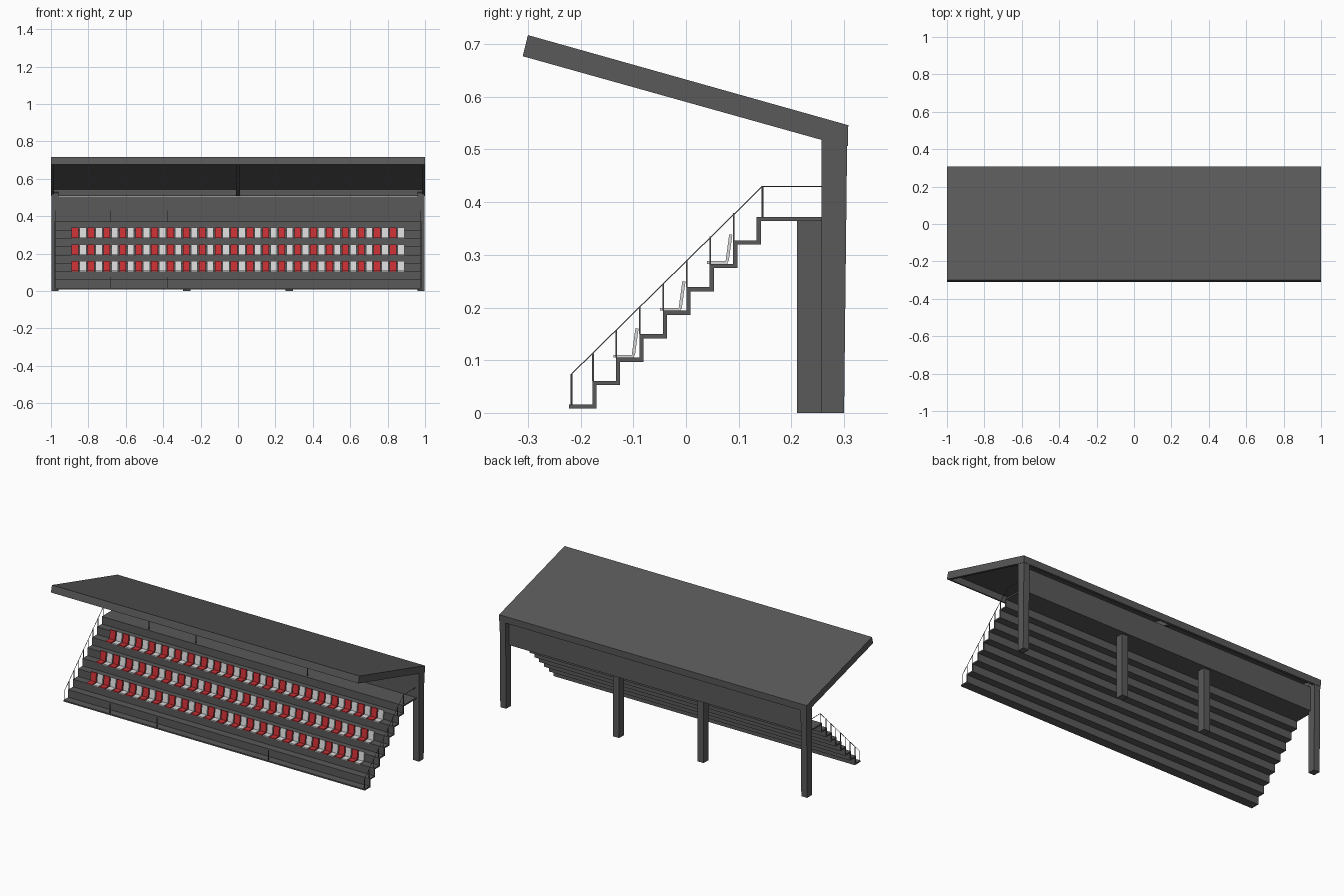
import bpy
import bmesh
from math import atan2
from mathutils import Matrix, Vector

cube = bpy.data.objects.get("Cube")
if cube:
    bpy.data.objects.remove(cube, do_unlink=True)


def material(name, r, g, b):
    m = bpy.data.materials.new(name)
    m.use_nodes = True
    m.diffuse_color = (r, g, b, 1)
    m.node_tree.nodes["Principled BSDF"].inputs["Base Color"].default_value = (r, g, b, 1)
    return m


GREY = material("concrete grey", 0.1, 0.1, 0.1)
RED = material("seat red", 0.58, 0.03, 0.035)
WHITE = material("seat white", 0.7, 0.7, 0.7)


def finish(name, bm, mat):
    bmesh.ops.recalc_face_normals(bm, faces=bm.faces)
    mesh = bpy.data.meshes.new(name)
    bm.to_mesh(mesh)
    bm.free()
    mesh.materials.append(mat)
    obj = bpy.data.objects.new(name, mesh)
    bpy.context.collection.objects.link(obj)
    return obj


def add_prism(bm, outline, x0, x1):
    """Extrude a (y, z) outline from x0 to x1."""
    face = bm.faces.new([bm.verts.new((x0, y, z)) for y, z in outline])
    out = bmesh.ops.extrude_face_region(bm, geom=[face])
    verts = [v for v in out["geom"] if isinstance(v, bmesh.types.BMVert)]
    bmesh.ops.translate(bm, verts=verts, vec=(x1 - x0, 0, 0))


def add_box(bm, x0, x1, y0, y1, z0, z1):
    add_prism(bm, [(y0, z0), (y1, z0), (y1, z1), (y0, z1)], x0, x1)


def add_bar(bm, x, a, b, width):
    """Thin square bar between two (y, z) points."""
    p, q = Vector((x, *a)), Vector((x, *b))
    d = q - p
    place = (Matrix.Translation((p + q) / 2)
             @ Matrix.Rotation(atan2(d.z, d.y), 4, 'X')
             @ Matrix.Diagonal((width, d.length, width, 1)))
    bmesh.ops.create_cube(bm, size=1, matrix=place)


# Stepped terrace: one folded slab, open underneath
STEP, FRONT, FLOOR, THICK, COUNT = 0.0445, -0.222, 0.016, 0.008, 9
DECK_END = 0.257
upper, lower = [], []
for i in range(COUNT):
    y, z = FRONT + i * STEP, FLOOR + i * STEP
    upper += [(y, z)]
    lower += [(y + (THICK if i else 0), z - THICK)]
    if i < COUNT - 1:
        upper += [(y + STEP, z)]
        lower += [(y + STEP + THICK, z - THICK)]
upper.append((DECK_END, z))
lower.append((DECK_END, z - THICK))
bm = bmesh.new()
add_prism(bm, upper + lower[::-1], -0.98, 0.98)
finish("stepped_terrace", bm, GREY)
DECK = z

# Back wall behind the upper deck
bm = bmesh.new()
add_box(bm, -0.96, 0.96, DECK_END, 0.272, DECK - THICK, 0.505)
finish("back_wall", bm, GREY)

# Tall tapered end columns and short inner columns
for side, name in ((-1, "right"), (1, "left")):
    bm = bmesh.new()
    add_prism(bm, [(0.257, 0), (0.3, 0), (0.306, 0.53), (0.257, 0.525)], side * 0.96, side * 0.998)
    finish(name + "_end_column", bm, GREY)
    bm = bmesh.new()
    add_box(bm, side * 0.255, side * 0.295, 0.211, DECK_END, 0, DECK - THICK)
    finish(name + "_inner_column", bm, GREY)

# Sloping roof: thin plate with a deep rim and a central rib
TOP_FRONT, TOP_BACK = (-0.3, 0.717), (0.308, 0.546)
LOW_FRONT = (-0.31, 0.677)
bm = bmesh.new()
add_prism(bm, [TOP_FRONT, TOP_BACK, (0.307, 0.539), (-0.302, 0.71)], -1, 1)
finish("roof_plate", bm, GREY)
bm = bmesh.new()
add_prism(bm, [TOP_FRONT, LOW_FRONT, (-0.298, 0.674), (-0.288, 0.713)], -1, 1)
add_prism(bm, [TOP_BACK, (0.307, 0.507), (0.293, 0.507), (0.293, 0.549)], -1, 1)
for x0, x1 in ((-1, -0.985), (-0.01, 0.01), (0.985, 1)):
    add_prism(bm, [TOP_FRONT, TOP_BACK, (0.307, 0.507), (0.29, 0.509), LOW_FRONT], x0, x1)
finish("roof_rim", bm, GREY)

# Handrails at both ends, one post for each step
POST = 0.058
for side, name in ((-1, "right"), (1, "left")):
    bm = bmesh.new()
    x = side * 0.975
    for i in range(COUNT):
        y = FRONT + i * STEP + (0.005 if i == 0 else 0.011 if i == COUNT - 1 else 0.001)
        z = FLOOR + i * STEP
        add_bar(bm, x, (y, z), (y, z + POST if i in (0, COUNT - 1) else z + 0.052), 0.003)
    start, bend = (FRONT + 0.005, FLOOR + POST), (0.145, DECK + POST)
    add_bar(bm, x, start, bend, 0.002)
    add_bar(bm, x, bend, (DECK_END, DECK + POST), 0.002)
    finish(name + "_handrail", bm, GREY)

# Slim posts along the lowest step and the deck
bm = bmesh.new()
for x in (-0.68, -0.375, 0.35):
    for y, z in ((FRONT + 0.005, FLOOR), (0.145, DECK)):
        add_box(bm, x - 0.001, x + 0.001, y - 0.002, y + 0.002, z, z + POST)
finish("slim_posts", bm, GREY)

# Three rows of alternating seats
SEATS, PITCH, HALF = 42, 0.0425, 0.018
for row, step in enumerate((2, 4, 6), 1):
    y, z = FRONT + step * STEP, FLOOR + step * STEP
    for first, name, mat in ((0, "red", RED), (1, "white", WHITE)):
        bm = bmesh.new()
        for k in range(first, SEATS, 2):
            x = (k - (SEATS - 1) / 2) * PITCH
            add_box(bm, x - HALF, x + HALF, y - 0.005, y + 0.034, z, z + 0.005)
            add_prism(bm, [(y + 0.03, z + 0.004), (y + 0.036, z + 0.004),
                           (y + 0.043, z + 0.055), (y + 0.037, z + 0.056)], x - HALF, x + HALF)
        finish(f"{name}_seats_row_{row}", bm, mat)
